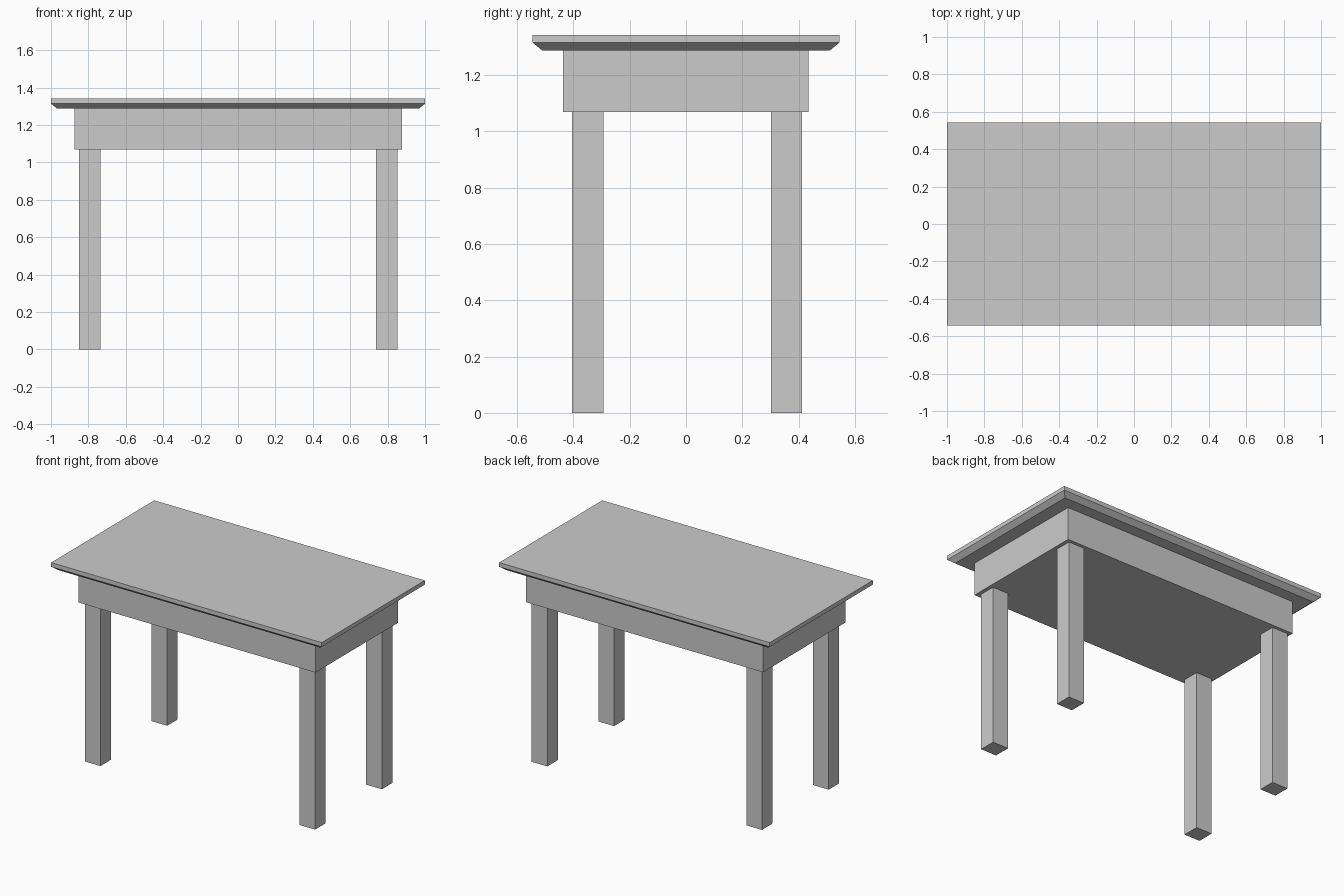
import bpy
import bmesh

if "Cube" in bpy.data.objects:
    bpy.data.objects.remove(bpy.data.objects["Cube"])


def loft(name, rings):
    """Stack of rectangles (x0, x1, y0, y1, z) skinned into one closed solid."""
    bm = bmesh.new()
    loops = [[bm.verts.new(p) for p in ((x0, y0, z), (x1, y0, z), (x1, y1, z), (x0, y1, z))]
             for x0, x1, y0, y1, z in rings]
    bm.faces.new(loops[0][::-1])
    bm.faces.new(loops[-1])
    for a, b in zip(loops, loops[1:]):
        for i in range(4):
            j = (i + 1) % 4
            bm.faces.new((a[i], a[j], b[j], b[i]))
    mesh = bpy.data.meshes.new(name)
    bm.to_mesh(mesh)
    bm.free()
    obj = bpy.data.objects.new(name, mesh)
    bpy.context.collection.objects.link(obj)
    return obj


def box(name, x0, x1, y0, y1, z0, z1):
    return loft(name, [(x0, x1, y0, y1, z0), (x0, x1, y0, y1, z1)])


APRON_BOTTOM, TOP_BOTTOM, BEVEL_TOP, TOP = 1.068, 1.287, 1.314, 1.342

# Table top with a chamfered underside
loft("table_top", [(-0.967, 0.967, -0.511, 0.511, TOP_BOTTOM),
                   (-1.0, 1.0, -0.544, 0.544, BEVEL_TOP),
                   (-1.0, 1.0, -0.544, 0.544, TOP)])

# Solid apron block under the top
box("apron", -0.873, 0.878, -0.436, 0.434, APRON_BOTTOM, TOP_BOTTOM)

# Four square legs
for side, x0, x1 in (("left", -0.850, -0.734), ("right", 0.737, 0.853)):
    for end, y0, y1 in (("front", -0.404, -0.293), ("back", 0.301, 0.412)):
        box(f"{end}_{side}_leg", x0, x1, y0, y1, 0.0, APRON_BOTTOM)
